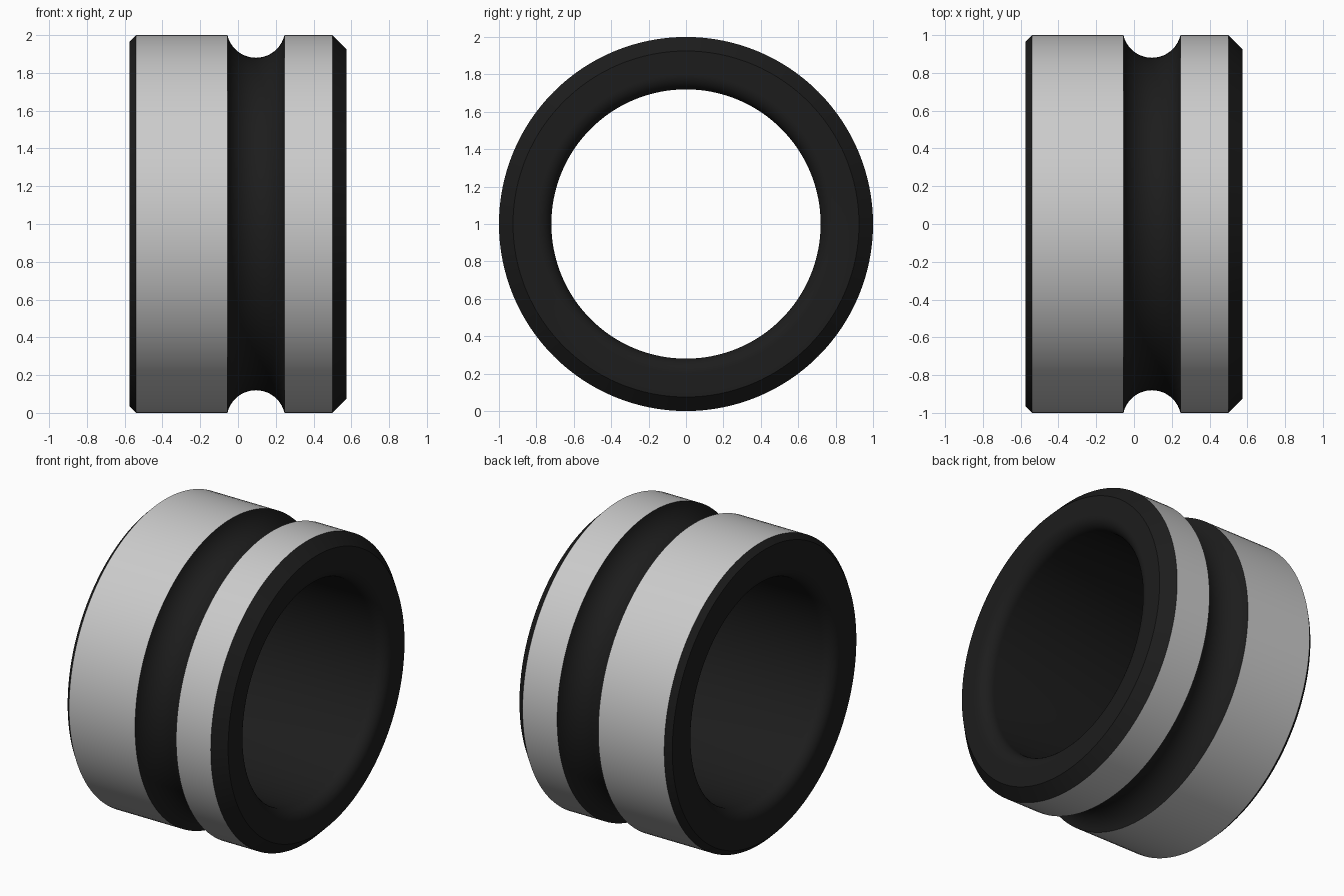
import bpy
from math import sin, cos, pi, radians, asin

if "Cube" in bpy.data.objects:
    bpy.data.objects.remove(bpy.data.objects["Cube"])

SIDES = 128


def arc(cx, cr, radius, start, end, steps):
    """Points of an arc in the (x, radius) profile plane, angles in degrees."""
    return [(cx + radius * cos(radians(start + (end - start) * i / steps)),
             cr + radius * sin(radians(start + (end - start) * i / steps)))
            for i in range(steps + 1)]


def lathe(name, profile, material=None):
    """Revolve an (x, radius) profile around the horizontal axis at z = 1."""
    verts = [(x, r * cos(2 * pi * j / SIDES), 1 + r * sin(2 * pi * j / SIDES))
             for x, r in profile for j in range(SIDES)]
    faces = []
    for i in range(len(profile) - 1):
        for j in range(SIDES):
            a, k = i * SIDES, (j + 1) % SIDES
            faces.append((a + j, a + k, a + SIDES + k, a + SIDES + j))
    mesh = bpy.data.meshes.new(name)
    mesh.from_pydata(verts, [], faces)
    obj = bpy.data.objects.new(name, mesh)
    bpy.context.collection.objects.link(obj)
    if material:
        mesh.materials.append(material)
    bpy.ops.object.select_all(action='DESELECT')
    obj.select_set(True)
    bpy.context.view_layer.objects.active = obj
    bpy.ops.object.shade_smooth_by_angle(angle=radians(30))
    return obj


black = bpy.data.materials.new("black")
black.diffuse_color = (0.012, 0.012, 0.012, 1)
black.use_nodes = True
black.node_tree.nodes["Principled BSDF"].inputs["Base Color"].default_value = black.diffuse_color

# Grey outer bands either side of the groove
lathe("wide_band", [(-0.54, 1), (-0.056, 1)])
lathe("narrow_band", [(0.246, 1), (0.5, 1)])

# Round-bottomed groove
R, centre_r = 0.155, 1.035
tilt = math_tilt = asin((centre_r - 1) / R) * 180 / pi
lathe("groove", arc(0.095, centre_r, R, 180 + tilt, 360 - tilt, 20), black)

# Black core: chamfers, end faces, rounded rims and bore
F, BORE, END = 0.08, 0.72, 0.575
core = [(0.5, 1), (END, 0.925)]
core += arc(END - F, BORE + F, F, 0, -90, 10)
core += arc(-END + F, BORE + F, F, -90, -180, 10)
core += [(-END, 0.965), (-0.54, 1)]
lathe("core_ring", core, black)
